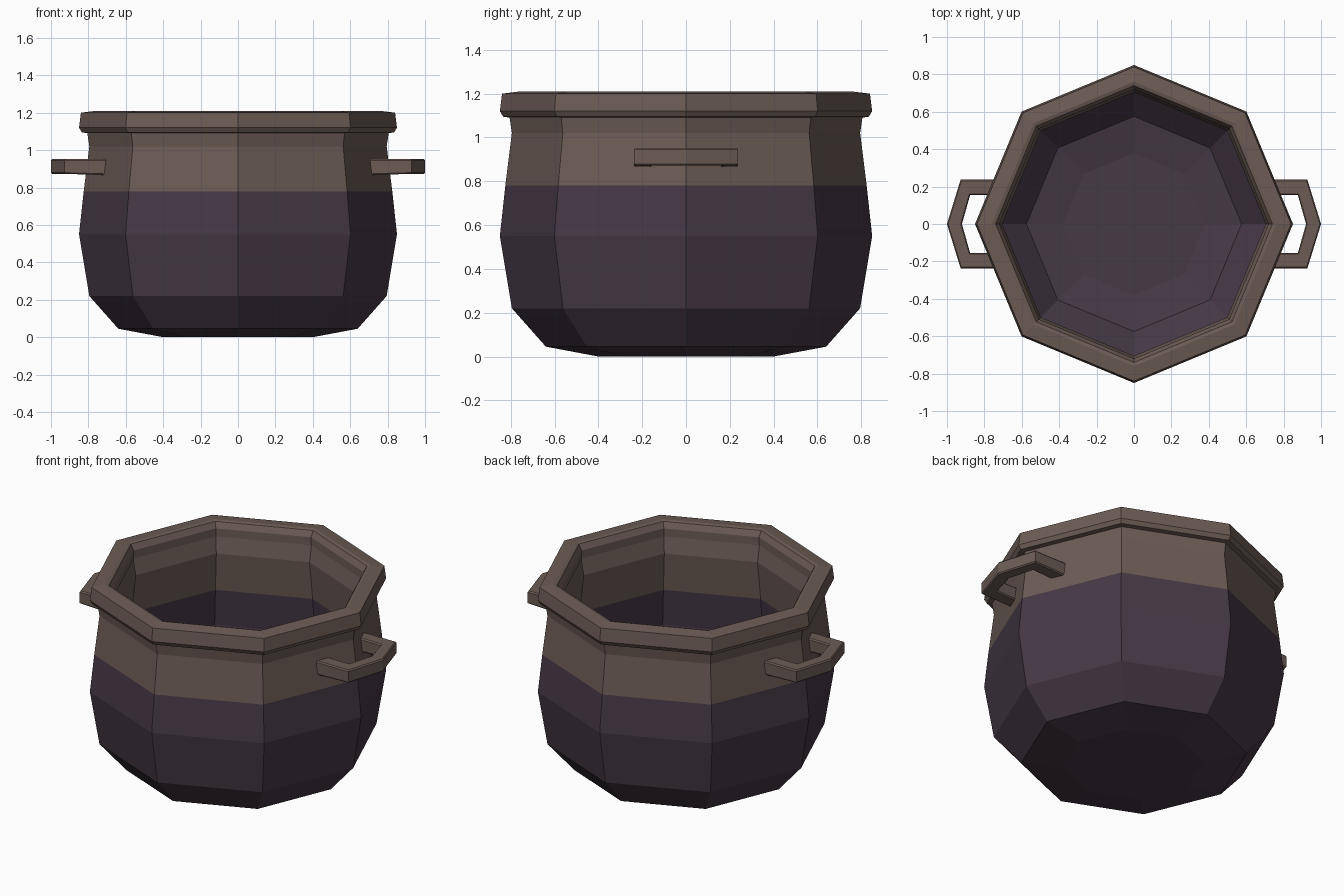
import bpy, bmesh, math

if "Cube" in bpy.data.objects:
    bpy.data.objects.remove(bpy.data.objects["Cube"])

def material(name, rgb):
    m = bpy.data.materials.new(name)
    m.diffuse_color = (*rgb, 1)
    m.use_nodes = True
    m.node_tree.nodes["Principled BSDF"].inputs["Base Color"].default_value = m.diffuse_color
    return m

brown = material("warm brown", (0.150, 0.107, 0.092))
purple = material("dark purple", (0.061, 0.041, 0.061))

def finish(bm, name, mats):
    bmesh.ops.recalc_face_normals(bm, faces=bm.faces[:])
    me = bpy.data.meshes.new(name)
    bm.to_mesh(me)
    bm.free()
    for m in mats:
        me.materials.append(m)
    ob = bpy.data.objects.new(name, me)
    bpy.context.collection.objects.link(ob)
    return ob

def lathe(name, profile, mats, closed=False, split=None, sides=8):
    """Revolve (radius, z) points; corners lie on the axes."""
    bm = bmesh.new()
    rings = [[bm.verts.new((r * math.cos(2 * math.pi * i / sides),
                            r * math.sin(2 * math.pi * i / sides), z))
              for i in range(sides)] for r, z in profile]
    pairs = list(zip(rings, rings[1:]))
    if closed:
        pairs.append((rings[-1], rings[0]))
    else:
        bm.faces.new(rings[0])
        bm.faces.new(rings[-1])
    for a, b in pairs:
        for i in range(sides):
            j = (i + 1) % sides
            bm.faces.new((a[i], a[j], b[j], b[i]))
    if split is not None:
        for f in bm.faces:
            f.material_index = 1 if f.calc_center_median().z > split else 0
    return finish(bm, name, mats)

# pot body: outside wall upward, then inside wall down to the floor
lathe("pot_body", [
    (0.40, 0.00), (0.64, 0.045), (0.795, 0.22), (0.85, 0.55), (0.825, 0.78),
    (0.795, 1.02), (0.81, 1.12), (0.73, 1.15), (0.705, 1.02), (0.735, 0.78),
    (0.76, 0.55), (0.715, 0.25), (0.575, 0.11), (0.38, 0.075)],
    [purple, brown], split=0.78)

# rim ring
lathe("rim", [
    (0.80, 1.09), (0.835, 1.095), (0.85, 1.12), (0.84, 1.20), (0.76, 1.21),
    (0.74, 1.205), (0.72, 1.17), (0.72, 1.12)], [brown], closed=True)

# handles: bent square bar, mirrored to both sides
# each station: inner x, inner y, outer x, outer y
stations = [(0.70, -0.155, 0.70, -0.237), (0.876, -0.155, 0.927, -0.237),
            (0.92, 0.0, 1.0, 0.0),
            (0.876, 0.155, 0.927, 0.237), (0.70, 0.155, 0.70, 0.237)]
for side, name in ((1, "right_handle"), (-1, "left_handle")):
    bm = bmesh.new()
    rings = []
    for k, (xi, yi, xo, yo) in enumerate(stations):
        low = 0.866 if k in (0, 4) else 0.873
        # chamfered cross-section as (fraction across, z)
        section = [(0.08, low), (0.92, low), (1, low + 0.007), (1, 0.945),
                   (0.92, 0.953), (0.08, 0.953), (0, 0.945), (0, low + 0.007)]
        rings.append([bm.verts.new((side * (xi + (xo - xi) * t),
                                    yi + (yo - yi) * t, z)) for t, z in section])
    for a, b in zip(rings, rings[1:]):
        for i in range(8):
            j = (i + 1) % 8
            bm.faces.new((a[i], a[j], b[j], b[i]))
    bm.faces.new(rings[0])
    bm.faces.new(rings[-1])
    finish(bm, name, [brown])
